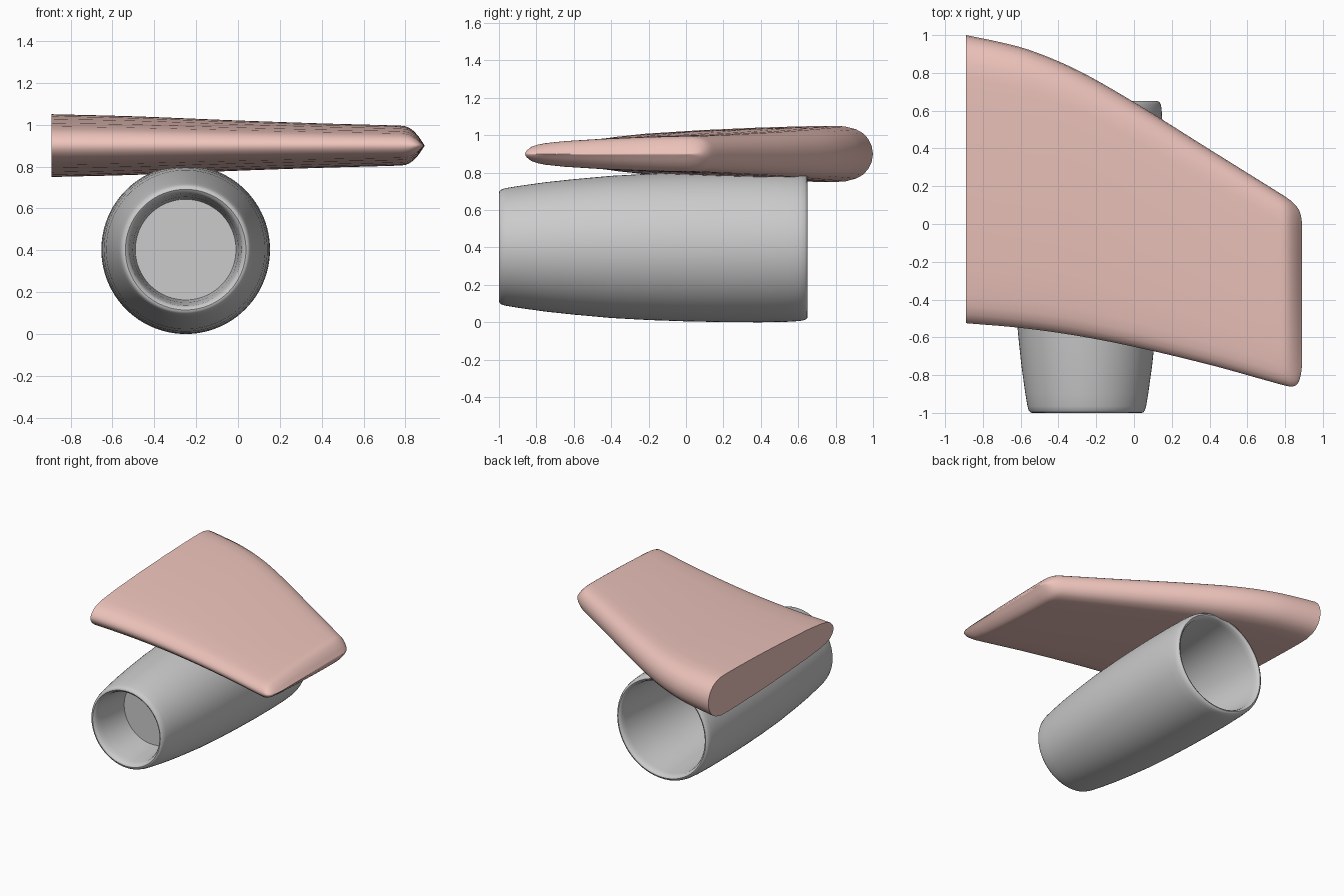
import bpy, bmesh, math

if "Cube" in bpy.data.objects:
    bpy.data.objects.remove(bpy.data.objects["Cube"])

def interp(pts, x):
    """Smooth (monotone-ish Hermite) interpolation through (x, value) points."""
    n = len(pts)
    i = 0
    while i < n - 2 and x > pts[i + 1][0]:
        i += 1
    def slope(k):
        a, b = pts[max(k - 1, 0)], pts[min(k + 1, n - 1)]
        return (b[1] - a[1]) / (b[0] - a[0])
    (x0, v0), (x1, v1) = pts[i], pts[i + 1]
    d = x1 - x0
    t = min(max((x - x0) / d, 0), 1)
    return ((2*t**3 - 3*t**2 + 1) * v0 + (t**3 - 2*t**2 + t) * d * slope(i)
            + (3*t**2 - 2*t**3) * v1 + (t**3 - t**2) * d * slope(i + 1))

def loft(name, rings, caps, angle=40):
    """Skin a list of closed rings; optionally cap both ends."""
    bm = bmesh.new()
    vs = [[bm.verts.new(p) for p in r] for r in rings]
    n = len(rings[0])
    for a, b in zip(vs, vs[1:]):
        for k in range(n):
            bm.faces.new((a[k], a[(k + 1) % n], b[(k + 1) % n], b[k]))
    if caps:
        bm.faces.new(vs[0])
        bm.faces.new(vs[-1])
    bmesh.ops.recalc_face_normals(bm, faces=bm.faces)
    me = bpy.data.meshes.new(name)
    bm.to_mesh(me)
    bm.free()
    ob = bpy.data.objects.new(name, me)
    bpy.context.collection.objects.link(ob)
    bpy.ops.object.select_all(action='DESELECT')
    ob.select_set(True)
    bpy.context.view_layer.objects.active = ob
    bpy.ops.object.shade_smooth_by_angle(angle=math.radians(angle))
    return ob

# Wing: swept outline, thickness along the span, and chord section
front_edge = [(-.89, -.525), (-.6, -.55), (-.3, -.592), (0, -.65), (.4, -.745),
              (.7, -.828), (.8, -.855), (.84, -.86), (.87, -.84), (.885, -.79), (.89, -.74)]
back_edge = [(-.89, 1.0), (-.72, .965), (-.55, .92), (-.3, .815), (0, .645), (.4, .395),
             (.7, .208), (.8, .145), (.84, .115), (.87, .08), (.885, .04), (.89, 0)]
half_thick = [(-.89, .15), (-.5, .14), (0, .12), (.4, .106), (.75, .096), (.8, .092),
              (.83, .077), (.86, .047), (.88, .018), (.89, .003)]
section = [(0, 0), (.003, .12), (.01, .24), (.03, .42), (.06, .53), (.1, .61), (.2, .72),
           (.4, .85), (.6, .94), (.75, .985), (.85, 1), (.9, .985), (.94, .88), (.965, .74),
           (.983, .54), (.995, .3), (1, 0)]
stations = [-.89 + 1.66 * i / 30 for i in range(31)]
stations += [.785, .8, .812, .824, .836, .848, .858, .866, .873, .879, .884, .887, .89]
loop = section + [(t, -h) for t, h in section[-2:0:-1]]
rings = []
for x in stations:
    y0, y1 = interp(front_edge, x), interp(back_edge, x)
    h = interp(half_thick, x)
    rings.append([(x, y0 + (y1 - y0) * t, .9 + h * s) for t, s in loop])
wing = loft("wing", rings, True, 45)
mat = bpy.data.materials.new("wing_pink")
mat.diffuse_color = (.85, .55, .5, 1)
mat.use_nodes = True
mat.node_tree.nodes["Principled BSDF"].inputs["Base Color"].default_value = mat.diffuse_color
wing.data.materials.append(mat)

# Engine nacelle: hollow revolved shell around the y axis
CX, CZ, SEG = -.25, .403, 96

def circle(y, r):
    return [(CX + r * math.cos(2 * math.pi * k / SEG), y,
             CZ + r * math.sin(2 * math.pi * k / SEG)) for k in range(SEG)]

profile = [(-.68, .24), (-.85, .252), (-.94, .262), (-.975, .268), (-.992, .276), (-1, .288),
           (-.998, .298), (-.988, .307), (-.965, .314), (-.9, .325), (-.75, .346), (-.6, .362),
           (-.4, .38), (-.2, .391), (0, .398), (.2, .402), (.4, .403), (.55, .4), (.61, .396),
           (.635, .391), (.647, .383), (.65, .373), (.645, .362), (.63, .354), (.6, .35),
           (.2, .32), (-.3, .275), (-.68, .24)]
loft("engine_nacelle", [circle(y, r) for y, r in profile], False)

# Engine bulkhead: flat disc closing the duct
loft("engine_disc", [circle(-.685, .242), circle(-.67, .242)], True)
